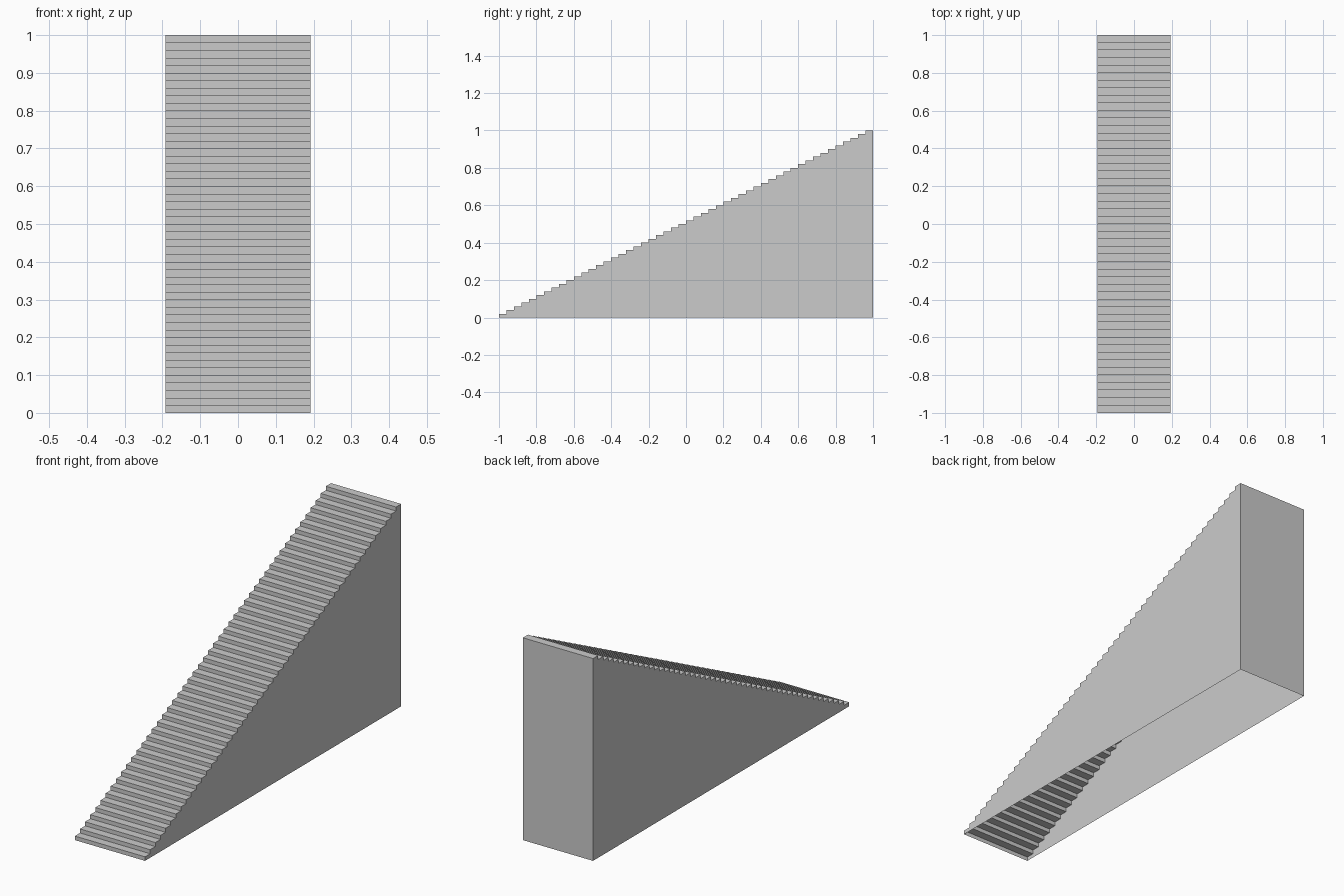
import bpy
import bmesh

STEPS = 50
HALF_WIDTH = 0.192
LENGTH, HEIGHT = 2.0, 1.0
RUN, RISE = LENGTH / STEPS, HEIGHT / STEPS

cube = bpy.data.objects.get("Cube")
if cube:
    bpy.data.objects.remove(cube, do_unlink=True)

# Plain grey
grey = bpy.data.materials.new("stair_grey")
grey.use_nodes = True
colour = (0.6, 0.6, 0.6, 1.0)
grey.diffuse_color = colour
grey.node_tree.nodes["Principled BSDF"].inputs["Base Color"].default_value = colour

# Stepped profile from the front foot, up the stairs, down the back
profile = [(-LENGTH / 2, 0.0)]
for i in range(STEPS):
    y, z = -LENGTH / 2 + i * RUN, (i + 1) * RISE
    profile += [(y, z), (y + RUN, z)]
profile.append((LENGTH / 2, 0.0))

# Hollow shell: risers, treads, back and two side walls, open underneath
bm = bmesh.new()
right = [bm.verts.new((-HALF_WIDTH, y, z)) for y, z in profile]
left = [bm.verts.new((HALF_WIDTH, y, z)) for y, z in profile]
for i in range(len(profile) - 1):
    bm.faces.new((right[i], left[i], left[i + 1], right[i + 1]))
bm.faces.new(right)
bm.faces.new(left[::-1])
bm.normal_update()

mesh = bpy.data.meshes.new("staircase")
bm.to_mesh(mesh)
bm.free()
mesh.materials.append(grey)
stairs = bpy.data.objects.new("staircase", mesh)
bpy.context.collection.objects.link(stairs)
